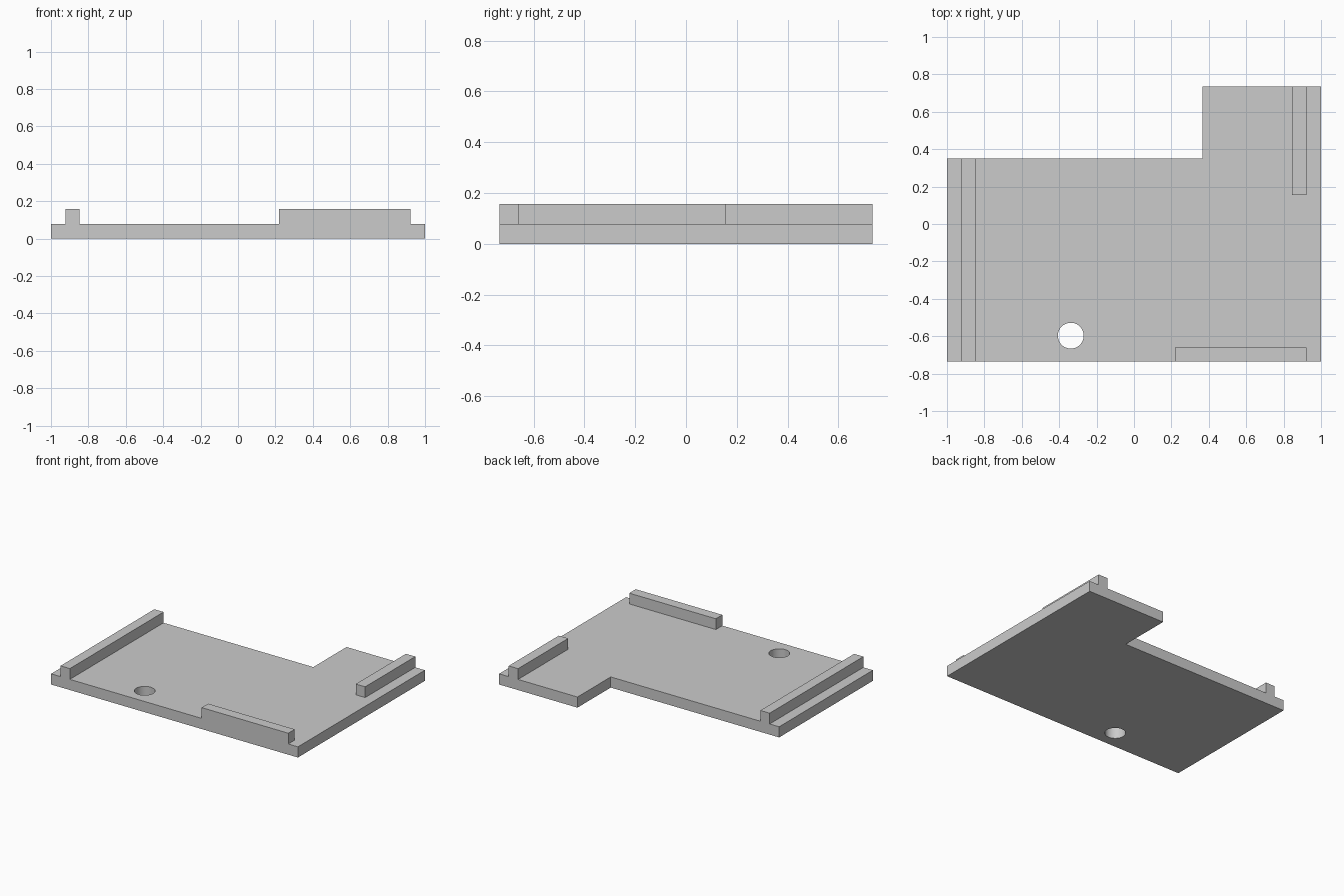
import bpy
import bmesh

if "Cube" in bpy.data.objects:
    bpy.data.objects.remove(bpy.data.objects["Cube"], do_unlink=True)

HALF_DEPTH = 0.735
PLATE_TOP = 0.078
RAIL_TOP = 0.157

grey = bpy.data.materials.new("plain grey")
grey.use_nodes = True
grey.diffuse_color = (0.6, 0.6, 0.6, 1)
grey.node_tree.nodes["Principled BSDF"].inputs["Base Color"].default_value = (0.6, 0.6, 0.6, 1)


def extrude_outline(name, outline, bottom, top):
    """Raise a flat outline into a solid."""
    bm = bmesh.new()
    face = bm.faces.new([bm.verts.new((x, y, bottom)) for x, y in outline])
    raised = bmesh.ops.extrude_face_region(bm, geom=[face])["geom"]
    verts = [g for g in raised if isinstance(g, bmesh.types.BMVert)]
    bmesh.ops.translate(bm, verts=verts, vec=(0, 0, top - bottom))
    bmesh.ops.recalc_face_normals(bm, faces=bm.faces)
    mesh = bpy.data.meshes.new(name)
    bm.to_mesh(mesh)
    bm.free()
    mesh.materials.append(grey)
    obj = bpy.data.objects.new(name, mesh)
    bpy.context.collection.objects.link(obj)
    return obj


def rail(name, x0, x1, y0, y1):
    corners = [(x0, y0), (x1, y0), (x1, y1), (x0, y1)]
    return extrude_outline(name, corners, PLATE_TOP, RAIL_TOP)


# Base plate with the back corner notched out
plate = extrude_outline("base_plate", [
    (-1, -HALF_DEPTH), (1, -HALF_DEPTH), (1, HALF_DEPTH),
    (0.365, HALF_DEPTH), (0.365, 0.35), (-1, 0.35)], 0, PLATE_TOP)

# Round through hole
bpy.ops.mesh.primitive_cylinder_add(vertices=64, radius=0.069, depth=0.4,
                                    location=(-0.338, -0.597, 0))
cutter = bpy.context.object
cutter.name = "hole_cutter"
cutter.hide_render = True
cutter.data.materials.append(grey)
cut = plate.modifiers.new("hole", "BOOLEAN")
cut.operation = "DIFFERENCE"
cut.solver = "EXACT"
cut.object = cutter
bpy.ops.object.select_all(action="DESELECT")
plate.select_set(True)
bpy.context.view_layer.objects.active = plate
bpy.ops.object.modifier_apply(modifier=cut.name)
bpy.data.objects.remove(cutter, do_unlink=True)
bpy.ops.object.shade_smooth_by_angle()

# Raised rails
rail("right_rail", -0.923, -0.848, -HALF_DEPTH, 0.35)
rail("front_rail", 0.22, 0.922, -HALF_DEPTH, -0.66)
rail("back_left_rail", 0.846, 0.922, 0.155, HALF_DEPTH)
